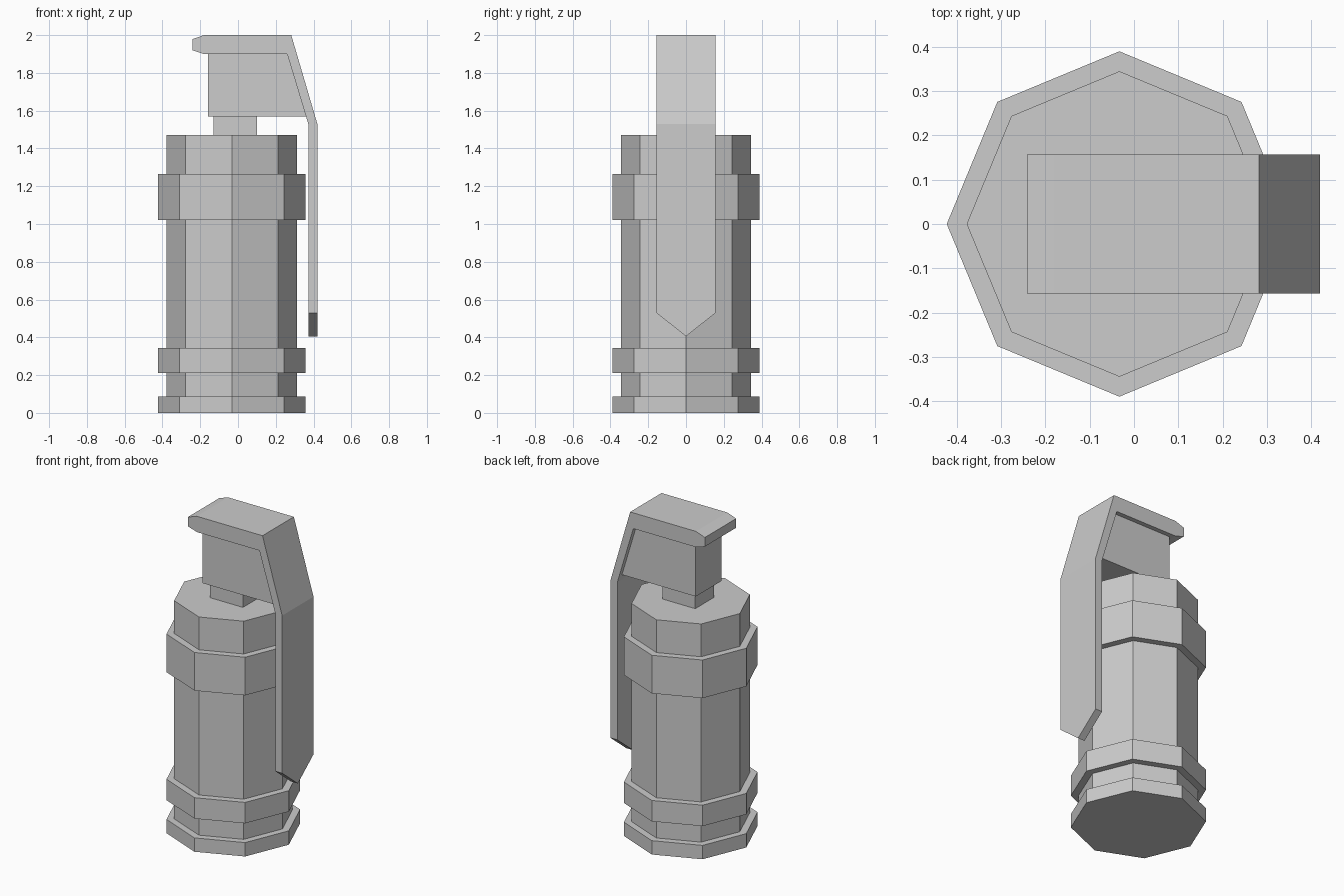
import bpy
import bmesh
import math
from mathutils import Vector

cube = bpy.data.objects.get("Cube")
if cube:
    bpy.data.objects.remove(cube, do_unlink=True)

# Single flat colour
grey = bpy.data.materials.new("plain grey")
grey.use_nodes = True
tone = (0.604, 0.604, 0.604, 1)
grey.diffuse_color = tone
grey.node_tree.nodes["Principled BSDF"].inputs["Base Color"].default_value = tone

AXIS_X = -0.033


def finish(name, bm):
    bmesh.ops.recalc_face_normals(bm, faces=bm.faces)
    mesh = bpy.data.meshes.new(name)
    bm.to_mesh(mesh)
    bm.free()
    mesh.materials.append(grey)
    obj = bpy.data.objects.new(name, mesh)
    bpy.context.collection.objects.link(obj)
    return obj


def prism(outline, direction):
    """Closed solid from a planar outline pushed along a direction."""
    bm = bmesh.new()
    face = bm.faces.new([bm.verts.new(p) for p in outline])
    new = bmesh.ops.extrude_face_region(bm, geom=[face], use_keep_orig=True)["geom"]
    verts = [v for v in new if isinstance(v, bmesh.types.BMVert)]
    bmesh.ops.translate(bm, verts=verts, vec=direction)
    return bm


def octagon(name, radius, low, high):
    angles = [i * math.pi / 4 for i in range(8)]
    ring = [(AXIS_X + radius * math.cos(a), radius * math.sin(a), low) for a in angles]
    return finish(name, prism(ring, (0, 0, high - low)))


def side_profile(points, half_width):
    return prism([(x, -half_width, z) for x, z in points], (0, 2 * half_width, 0))


# Eight-sided body with three raised bands
octagon("body", 0.345, 0.04, 1.472)
octagon("base_band", 0.39, 0, 0.088)
octagon("lower_band", 0.39, 0.21, 0.343)
octagon("upper_band", 0.39, 1.022, 1.264)

# Neck and the block that carries the lever
finish("neck", side_profile([(-0.13, 1.46), (0.10, 1.46), (0.10, 1.59), (-0.13, 1.59)], 0.093))
finish("fuse_block", side_profile(
    [(-0.158, 1.57), (0.361, 1.57), (0.262, 1.905), (-0.158, 1.905)], 0.128))

# Bent lever with a pointed lower end
lever = side_profile(
    [(-0.242, 1.978), (-0.18, 2.0), (0.282, 2.0), (0.42, 1.53), (0.42, 0.40),
     (0.372, 0.40), (0.372, 1.53), (0.26, 1.9), (-0.18, 1.9), (-0.242, 1.92)], 0.157)
for side in (-1, 1):
    cut = bmesh.ops.bisect_plane(
        lever, geom=lever.verts[:] + lever.edges[:] + lever.faces[:],
        plane_co=Vector((0, 0, 0.405)), plane_no=Vector((0, side * 0.125, -0.157)),
        clear_outer=True)
    edges = [e for e in lever.edges if e.is_boundary]
    bmesh.ops.holes_fill(lever, edges=edges)
finish("lever", lever)
